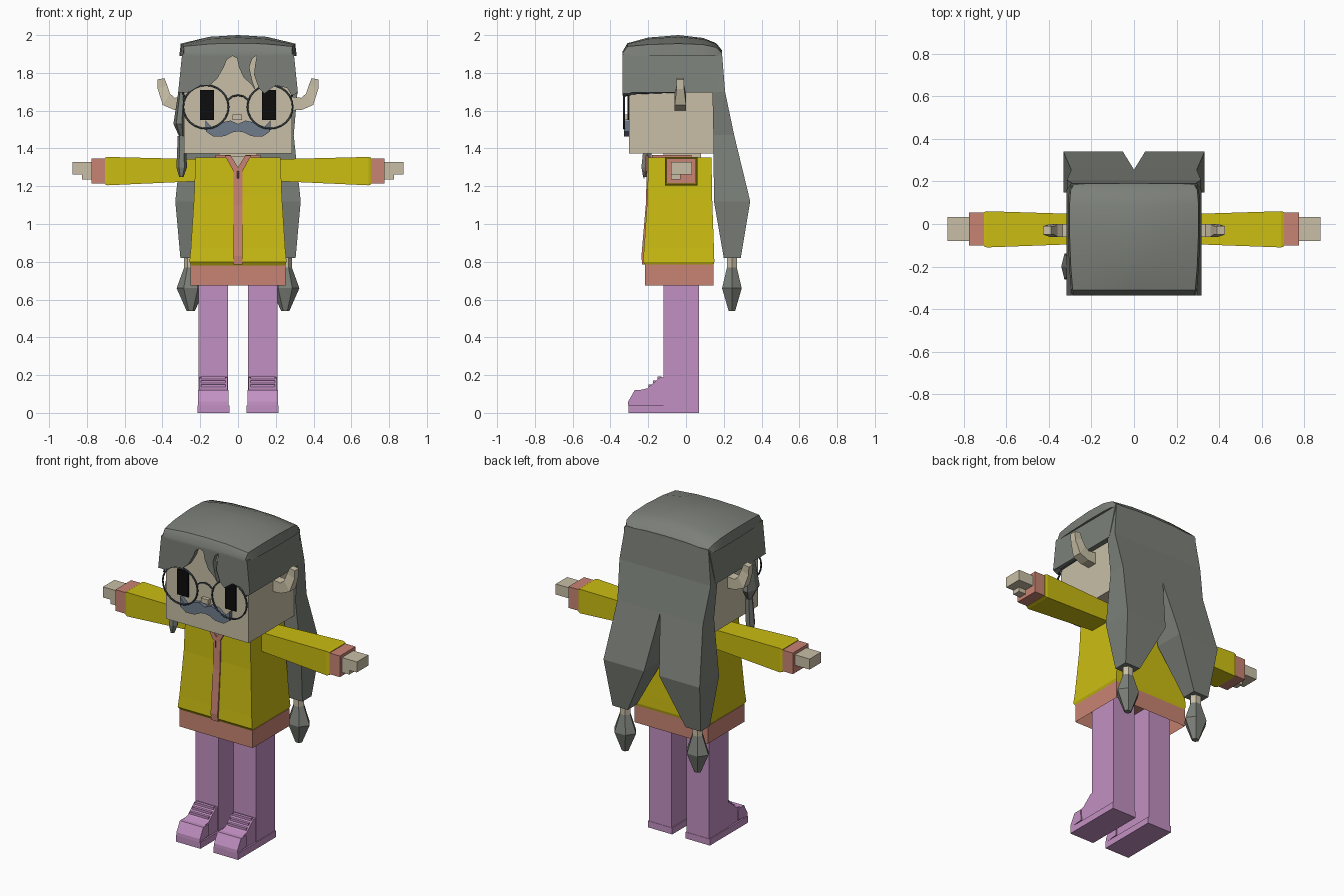
import bpy, bmesh, math
from mathutils import Matrix

cube = bpy.data.objects.get("Cube")
if cube:
    bpy.data.objects.remove(cube, do_unlink=True)


def material(name, r, g, b):
    m = bpy.data.materials.new(name)
    m.use_nodes = True
    m.diffuse_color = (r, g, b, 1)
    m.node_tree.nodes["Principled BSDF"].inputs["Base Color"].default_value = (r, g, b, 1)
    return m


HAIR = material("grey hair", .20, .215, .19)
SKIN = material("pale skin", .58, .52, .38)
YELLOW = material("yellow cloth", .60, .51, .006)
SALMON = material("salmon trim", .58, .23, .17)
LILAC = material("lilac cloth", .54, .28, .54)
BLUE = material("blue grey moustache", .16, .20, .26)
FRAME = material("dark slate frame", .04, .055, .07)
BLACK = material("black", .004, .004, .004)


def finish(name, bm, mat, smooth=False):
    bmesh.ops.recalc_face_normals(bm, faces=bm.faces)
    me = bpy.data.meshes.new(name)
    bm.to_mesh(me)
    bm.free()
    me.materials.append(mat)
    ob = bpy.data.objects.new(name, me)
    bpy.context.collection.objects.link(ob)
    if smooth:
        bpy.ops.object.select_all(action='DESELECT')
        ob.select_set(True)
        bpy.context.view_layer.objects.active = ob
        bpy.ops.object.shade_smooth_by_angle(angle=math.radians(35))
    return ob


def loft(name, rings, mat, smooth=False):
    """Skin a closed solid through rings of equal point count."""
    bm = bmesh.new()
    vs = [[bm.verts.new(p) for p in r] for r in rings]
    n = len(vs[0])
    for a, b in zip(vs, vs[1:]):
        for i in range(n):
            j = (i + 1) % n
            bm.faces.new((a[i], a[j], b[j], b[i]))
    bm.faces.new(vs[0])
    bm.faces.new(vs[-1])
    return finish(name, bm, mat, smooth)


def rect(x0, x1, y0, y1, z):
    return [(x0, y0, z), (x1, y0, z), (x1, y1, z), (x0, y1, z)]


def box(name, x0, x1, y0, y1, z0, z1, mat):
    return loft(name, [rect(x0, x1, y0, y1, z) for z in (z0, z1)], mat)


def plate(name, outline, y0, y1, mat):
    """Extrude an x-z outline along y."""
    return loft(name, [[(x, y, z) for x, z in outline] for y in (y0, y1)], mat)


def side_plate(name, outline, x0, x1, mat):
    """Extrude a y-z outline along x."""
    return loft(name, [[(x, y, z) for y, z in outline] for x in (x0, x1)], mat)


def gem(name, sections, mat, n=6):
    """Stack round sections given as x, y, z, x radius, y radius."""
    turn = [math.tau * i / n for i in range(n)]
    return loft(name, [[(x + rx * math.cos(t), y + ry * math.sin(t), z) for t in turn]
                       for x, y, z, rx, ry in sections], mat)


def wire(name, points, radius, mat):
    cu = bpy.data.curves.new(name, 'CURVE')
    cu.dimensions = '3D'
    cu.bevel_depth = radius
    cu.bevel_resolution = 1
    sp = cu.splines.new('POLY')
    sp.points.add(len(points) - 1)
    for p, co in zip(sp.points, points):
        p.co = (*co, 1)
    cu.materials.append(mat)
    ob = bpy.data.objects.new(name, cu)
    bpy.context.collection.objects.link(ob)


# Head and nose
box("head", -.285, .285, -.302, .145, 1.372, 1.9, SKIN)
box("nose", -.028, .022, -.325, -.30, 1.55, 1.58, SKIN)
box("neck", -.1, .1, -.12, .08, 1.3, 1.38, SKIN)

# Moustache
half = [(.04, 1.548), (.085, 1.538), (.13, 1.505), (.172, 1.548), (.17, 1.49),
        (.13, 1.462), (.07, 1.465), (.03, 1.485)]
plate("moustache", [(0, 1.53)] + half + [(0, 1.49)] + [(-x, z) for x, z in half[::-1]],
      -.328, -.30, BLUE)

# Hair cap, arched both ways
cap = []
for y, w, edge, top in [(-.335, .285, 1.905, 1.915), (-.31, .288, 1.94, 1.957),
                        (-.2, .297, 1.95, 1.987), (-.04, .303, 1.955, 2.0),
                        (.09, .303, 1.95, 1.985), (.16, .297, 1.935, 1.957),
                        (.19, .28, 1.905, 1.92)]:
    mid = edge + (top - edge) * .8
    cap.append([(-w - .008, y, 1.89), (-w, y, edge), (-w * .5, y, mid), (0, y, top),
                (w * .5, y, mid), (w, y, edge), (w + .008, y, 1.89)])
loft("hair_cap", cap, HAIR, True)

# Fringe with parted locks
plate("fringe", [(-.293, 1.9), (-.31, 1.70), (-.27, 1.695), (-.2, 1.735), (-.15, 1.735),
                 (-.11, 1.77), (-.075, 1.83), (-.06, 1.87), (-.03, 1.89), (-.005, 1.878),
                 (.005, 1.83), (.03, 1.775), (.07, 1.74), (.095, 1.705), (.075, 1.76),
                 (.06, 1.83), (.075, 1.875), (.1, 1.894), (.09, 1.84), (.085, 1.79),
                 (.11, 1.72), (.14, 1.69), (.2, 1.735), (.26, 1.72), (.285, 1.68),
                 (.31, 1.69), (.293, 1.9)], -.335, -.295, HAIR)

# Side lock on the right with a hanging braid
gem("side_lock", [(-.295, -.2, 1.74, .015, .04), (-.312, -.2, 1.53, .03, .07),
                  (-.298, -.2, 1.46, .012, .02)], HAIR)
gem("side_lock_tie", [(-.298, -.2, 1.465, .022, .024), (-.298, -.2, 1.445, .022, .024)], HAIR)
gem("side_lock_braid", [(-.298, -.2, 1.445, .022, .024), (-.298, -.21, 1.30, .028, .03),
                        (-.3, -.215, 1.25, .012, .014)], HAIR)

# Zip and collar
wire("zip_pull", [(0, -.222, 1.28), (0, -.222, 1.24)], .004, SALMON)
side_plate("zip", [(-.232, .785), (-.236, .83), (-.213, 1.1), (-.207, 1.3),
                   (-.19, 1.3), (-.19, .785)], -.024, .024, SALMON)
plate("neck_opening", [(0, 1.27), (.04, 1.357), (-.04, 1.357)], -.206, -.2, SKIN)

# Jacket body and hollow waistband
loft("jacket", [rect(-.248, .248, -.215, .145, .78), rect(-.257, .257, -.228, .15, .80),
                rect(-.25, .25, -.222, .148, .87), rect(-.232, .232, -.204, .138, 1.15),
                rect(-.225, .225, -.20, .135, 1.352)], YELLOW)
bm = bmesh.new()
bmesh.ops.create_cube(bm, size=1, matrix=Matrix.Translation((0, -.035, .73))
                      @ Matrix.Diagonal((.505, .362, .11, 1)))
under = [f for f in bm.faces if f.normal.z < -.5]
bmesh.ops.inset_region(bm, faces=under, thickness=.025)
bmesh.ops.translate(bm, verts=under[0].verts, vec=(0, 0, .09))
finish("waistband", bm, SALMON)

for s, side in ((1, "left"), (-1, "right")):
    def part(name):
        return side + "_" + name

    def sx(outline):
        return [(s * p[0], *p[1:]) for p in outline]

    # Side hair panel and long tail
    loft(part("hair_panel"), [sx(rect(.275, .317, -.335, .16, 1.695)),
                              sx(rect(.27, .296, -.335, .19, 1.9))], HAIR)
    loft(part("hair_tail"), [sx(rect(0, .288, 0, .19, 1.91)), sx(rect(0, .315, .14, .207, 1.70)),
                             sx(rect(0, .295, .145, .255, 1.47)),
                             sx(rect(.052, .332, .148, .34, 1.12)),
                             sx(rect(.20, .305, .20, .29, .82))], HAIR)
    gem(part("tail_tie"), [(s * .25, .243, z, .035, .03) for z in (.83, .75)], SKIN)
    gem(part("tail_bulb"), [(s * .25, .243, .77, .035, .03), (s * .25, .243, .66, .075, .06),
                            (s * .25, .243, .54, .022, .02)], HAIR)

    # Curled ear
    loft(part("ear"), [sx([(.27, y, 1.60), (.27, y, 1.675)]) + sx([(.27, y + .06, 1.675),
                       (.27, y + .06, 1.60)]) for y in (-.06,)]
         + [sx([(a, -.06, b), (c, -.06, d), (c, 0, d), (a, 0, b)]) for a, b, c, d in
            [(.34, 1.605, .335, 1.668), (.398, 1.63, .36, 1.69)]]
         + [sx([(a, -.05, b), (c, -.05, d), (c, -.01, d), (a, -.01, b)]) for a, b, c, d in
            [(.425, 1.715, .375, 1.735), (.427, 1.765, .39, 1.772)]], SKIN)

    # Eye and glasses
    box(part("eye"), *sorted((s * .127, s * .202)), -.311, -.302, 1.55, 1.71, BLACK)
    wire(part("lens_rim"), [(s * .17 + .12 * math.cos(math.tau * i / 24), -.328,
                             1.62 + .115 * math.sin(math.tau * i / 24)) for i in range(25)],
         .005, FRAME)
    wire(part("temple"), [(s * .283, -.328, 1.675), (s * .292, -.30, 1.69),
                          (s * .292, -.04, 1.70)], .005, FRAME)

    # Collar flap
    plate(part("collar"), sx([(0, 1.265), (.024, 1.28), (.07, 1.362), (.038, 1.362), (0, 1.30)]),
          -.214, -.195, SALMON)
    box(part("collar_edge"), *sorted((s * .04, s * .12)), -.18, .03, 1.35, 1.365, SALMON)

    # Sleeve, cuff and hand
    def slab(x, y0, y1, z0, z1):
        return [(s * x, y0, z0), (s * x, y1, z0), (s * x, y1, z1), (s * x, y0, z1)]
    loft(part("sleeve"), [slab(.2, -.092, .045, 1.227, 1.343), slab(.69, -.11, .06, 1.205, 1.355),
                          slab(.705, -.105, .056, 1.21, 1.35)], YELLOW)
    loft(part("cuff"), [slab(x, -.102, .053, 1.214, 1.346) for x in (.70, .775)], SALMON)
    loft(part("hand"), [slab(x, -.08, .033, 1.262, 1.328) for x in (.77, .877)], SKIN)
    loft(part("thumb"), [slab(x, -.08, -.03, 1.235, 1.265) for x in (.77, .825)], SKIN)

    # Leg and shoe
    box(part("leg"), *sorted((s * .052, s * .208)), -.12, .068, .03, .8, LILAC)
    box(part("sole"), *sorted((s * .046, s * .214)), -.305, .07, 0, .04, LILAC)
    side_plate(part("shoe"), [(-.305, .03), (-.303, .06), (-.27, .115), (-.205, .13),
                              (-.14, .187), (-.11, .19), (-.11, .03)], s * .056, s * .204, LILAC)
    side_plate(part("toe_cap"), [(-.308, .04), (-.306, .06), (-.272, .12), (-.22, .12),
                                 (-.215, .05)], s * .049, s * .211, LILAC)
    for k in range(3):
        y, z = -.19 + .024 * k, .145 + .021 * k
        box(part("lace_%d" % (k + 1)), *sorted((s * .065, s * .195)), y - .008, y + .012,
            z - .008, z + .006, LILAC)

# Glasses bridge
wire("bridge", [(-.055, -.328, 1.655), (-.03, -.328, 1.675), (0, -.328, 1.682),
                (.03, -.328, 1.675), (.055, -.328, 1.655)], .005, FRAME)
